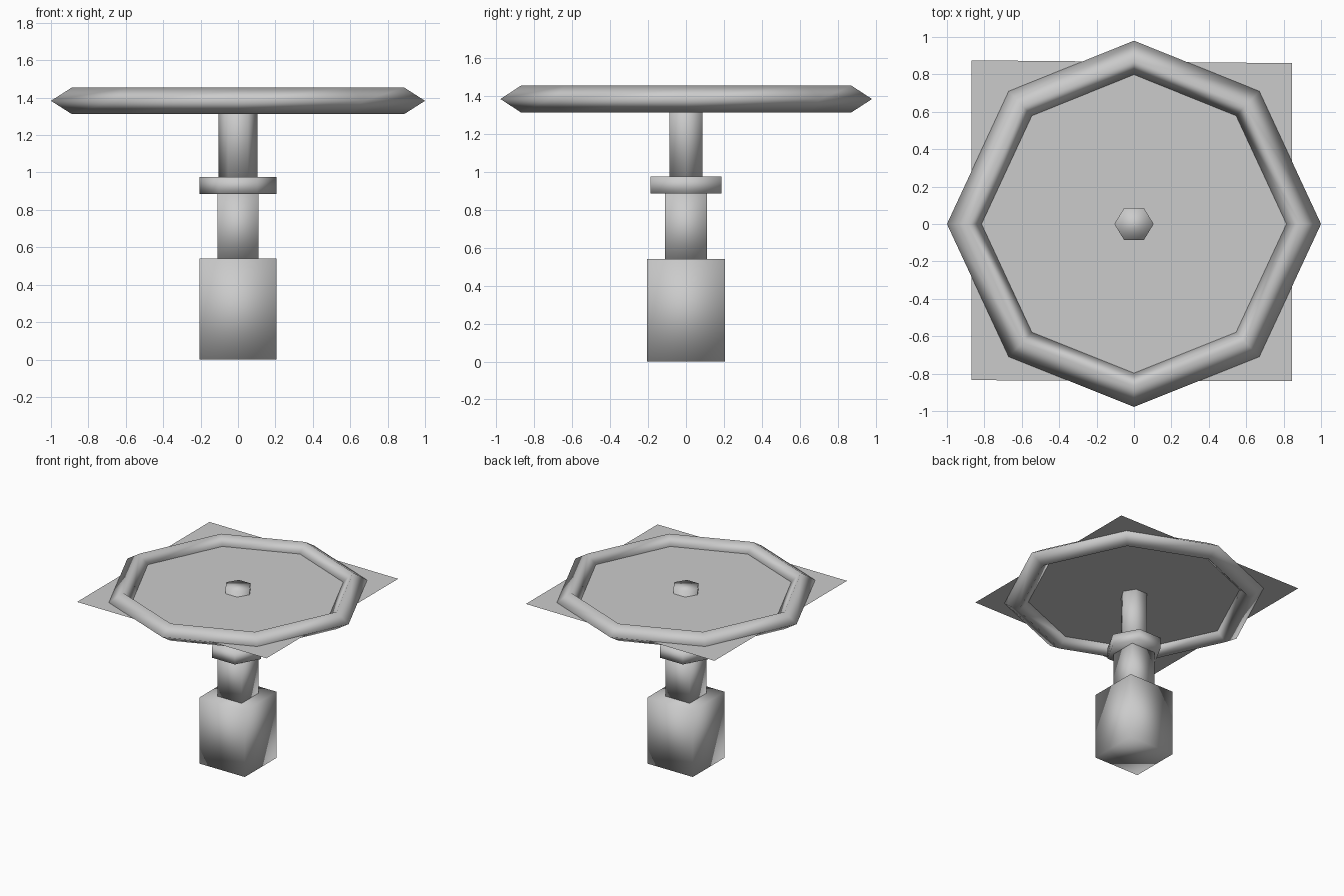
import bpy, bmesh

if "Cube" in bpy.data.objects:
    bpy.data.objects.remove(bpy.data.objects["Cube"])


def make(name, verts, faces):
    me = bpy.data.meshes.new(name)
    me.from_pydata(verts, [], faces)
    bm = bmesh.new()
    bm.from_mesh(me)
    bmesh.ops.recalc_face_normals(bm, faces=bm.faces)
    bm.to_mesh(me)
    bm.free()
    me.polygons.foreach_set("use_smooth", [True] * len(me.polygons))
    ob = bpy.data.objects.new(name, me)
    bpy.context.collection.objects.link(ob)
    return ob


def prism(name, outline, z0, z1):
    """Closed upright prism from a flat outline."""
    n = len(outline)
    verts = [(x, y, z) for z in (z0, z1) for x, y in outline]
    faces = [list(range(n)), list(range(n, 2 * n))]
    faces += [(i, (i + 1) % n, n + (i + 1) % n, n + i) for i in range(n)]
    return make(name, verts, faces)


def square(h):
    return [(-h, -h), (h, -h), (h, h), (-h, h)]


def hexagon(rx, ry):
    return [(rx, 0), (rx / 2, ry), (-rx / 2, ry), (-rx, 0), (-rx / 2, -ry), (rx / 2, -ry)]


# Stem, from the ground up
prism("base_block", square(0.205), 0.0, 0.54)
prism("square_column", square(0.11), 0.54, 0.885)
prism("hex_collar", hexagon(0.205, 0.187), 0.885, 0.975)
prism("hex_spindle", hexagon(0.105, 0.086), 0.975, 1.43)

# Eight-sided rim with a diamond section
Z = 1.383
outer = [(1, 0), (0.67, 0.71), (0, 0.98), (-0.67, 0.71),
         (-1, 0), (-0.67, -0.71), (0, -0.978), (0.67, -0.71)]
section = [(1.0, 0), (0.89, 0.07), (0.815, 0), (0.89, -0.07)]
verts = [(x * s, y * s, Z + dz) for x, y in outer for s, dz in section]
faces = []
for i in range(8):
    j = (i + 1) % 8
    for k in range(4):
        m = (k + 1) % 4
        faces.append((i * 4 + k, j * 4 + k, j * 4 + m, i * 4 + m))
make("wheel_rim", verts, faces)

# Thin sheet carrying the spokes
make("spoke_sheet", [(-0.87, -0.835, Z), (0.845, -0.84, Z), (0.845, 0.86, Z), (-0.87, 0.875, Z)],
     [(0, 1, 2, 3)])
